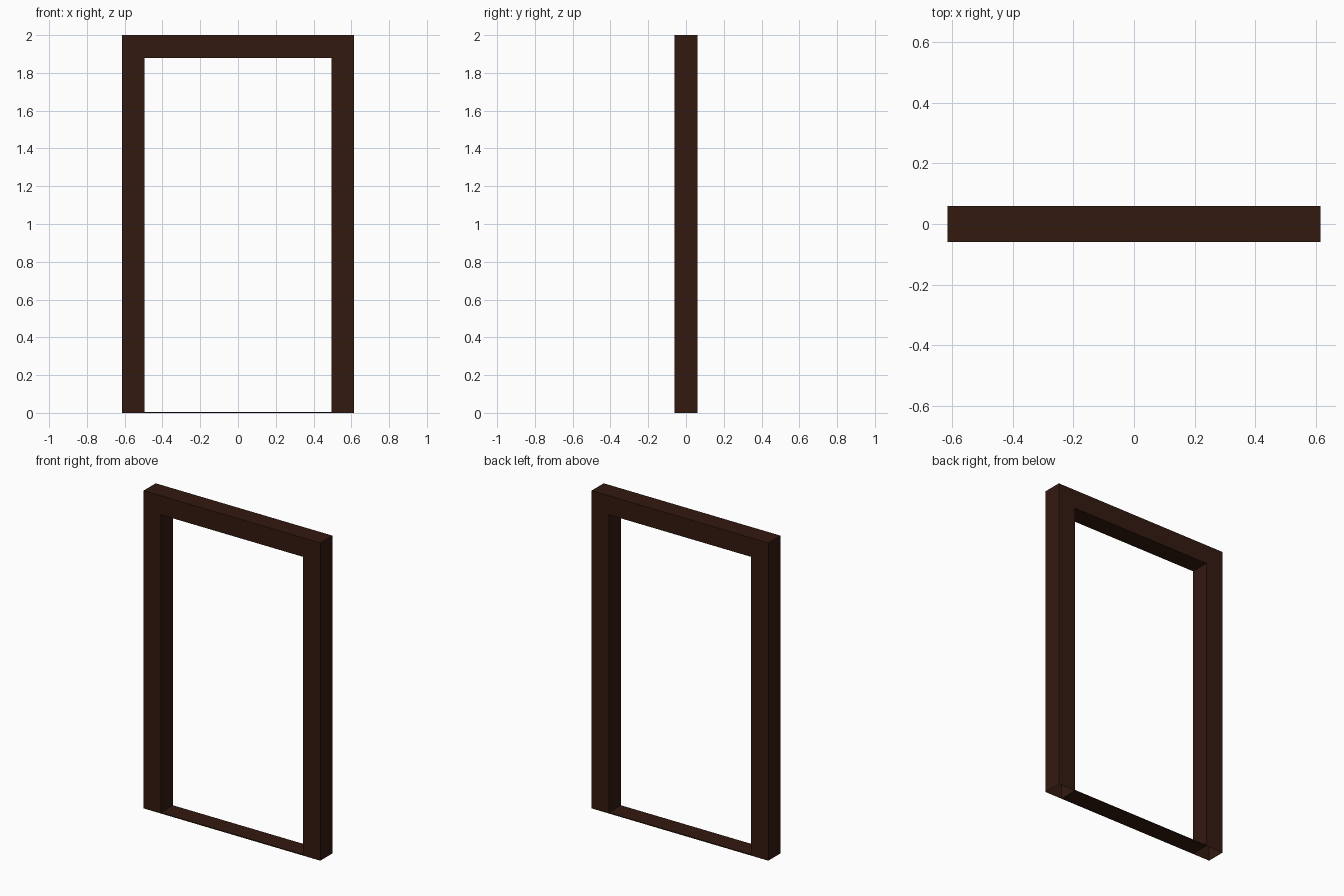
import bpy
import bmesh

if "Cube" in bpy.data.objects:
    bpy.data.objects.remove(bpy.data.objects["Cube"])

HALF_W, INNER_W = 0.615, 0.495   # outer and inner half widths
HALF_D = 0.06                    # half depth
TOP, INNER_TOP = 2.0, 1.88       # outer and inner heights
SILL = 0.006                     # threshold thickness

wood = bpy.data.materials.new("dark_wood")
wood.diffuse_color = (0.033, 0.010, 0.005, 1)
wood.use_nodes = True
wood.node_tree.nodes["Principled BSDF"].inputs["Base Color"].default_value = wood.diffuse_color


def extruded(name, profile, open_bottom=False):
    """Extrude an (x, z) outline through the frame depth."""
    bm = bmesh.new()
    face = bm.faces.new([bm.verts.new((x, -HALF_D, z)) for x, z in profile])
    ext = bmesh.ops.extrude_face_region(bm, geom=[face], use_keep_orig=True)
    verts = [g for g in ext["geom"] if isinstance(g, bmesh.types.BMVert)]
    bmesh.ops.translate(bm, verts=verts, vec=(0, 2 * HALF_D, 0))
    bmesh.ops.recalc_face_normals(bm, faces=bm.faces)
    if open_bottom:
        feet = [f for f in bm.faces if all(v.co.z < 1e-5 for v in f.verts)]
        bmesh.ops.delete(bm, geom=feet, context='FACES_ONLY')
    mesh = bpy.data.meshes.new(name)
    bm.to_mesh(mesh)
    bm.free()
    mesh.materials.append(wood)
    obj = bpy.data.objects.new(name, mesh)
    bpy.context.collection.objects.link(obj)
    return obj


# Posts and lintel as one continuous frame, hollow at the feet
half = [(INNER_W, INNER_TOP), (INNER_W, 0), (HALF_W, 0), (HALF_W, TOP)]
extruded("door_frame", half + [(-x, z) for x, z in reversed(half)], True)

# Thin threshold between the posts
extruded("threshold", [(-INNER_W, 0), (INNER_W, 0),
                       (INNER_W, SILL), (-INNER_W, SILL)])
